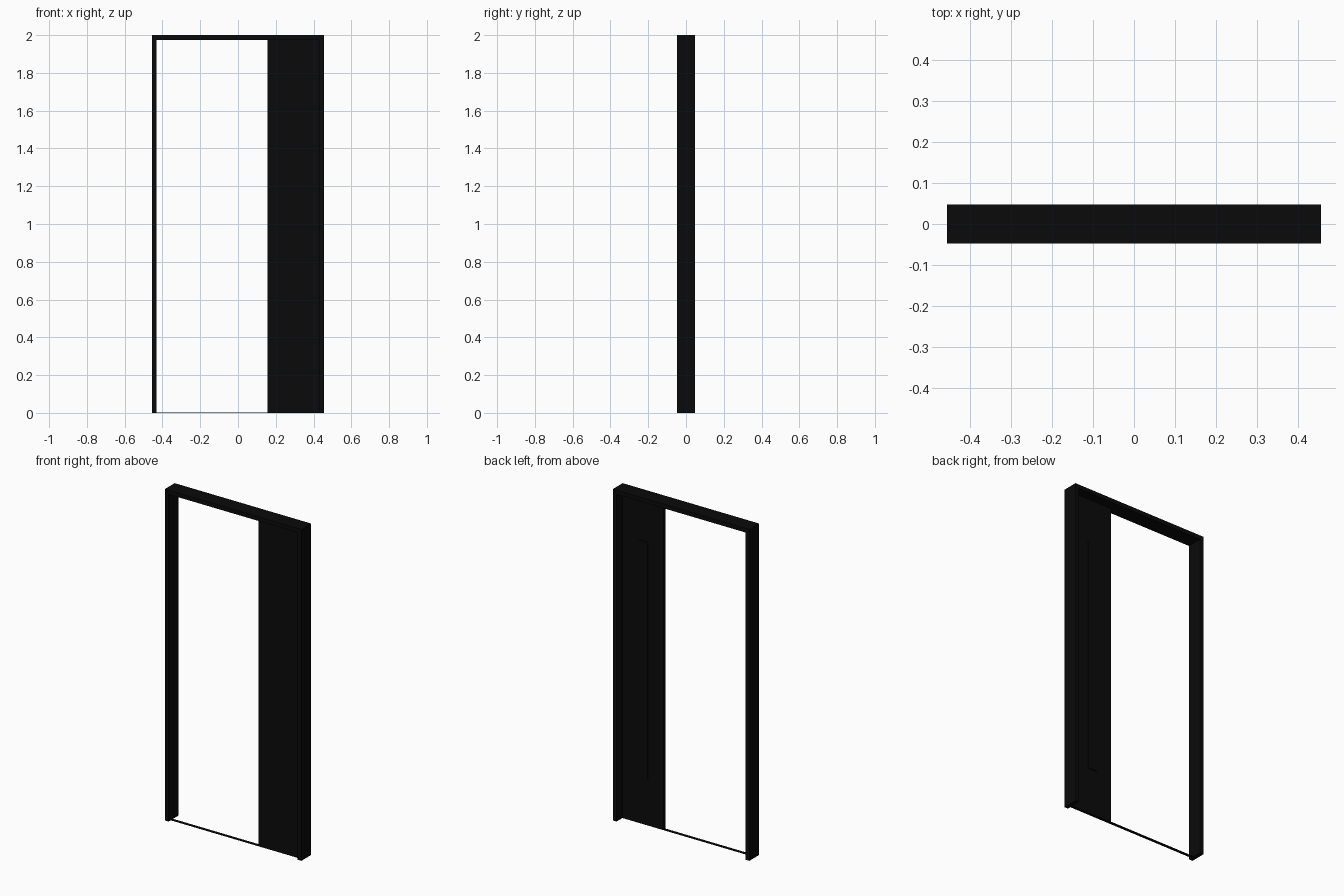
import bpy

if "Cube" in bpy.data.objects:
    bpy.data.objects.remove(bpy.data.objects["Cube"])

black = bpy.data.materials.new("black")
black.diffuse_color = (0.003, 0.003, 0.003, 1)
black.use_nodes = True
black.node_tree.nodes["Principled BSDF"].inputs["Base Color"].default_value = black.diffuse_color


def box(name, x0, x1, y0, y1, z0, z1):
    bpy.ops.mesh.primitive_cube_add(
        size=1, location=((x0 + x1) / 2, (y0 + y1) / 2, (z0 + z1) / 2))
    ob = bpy.context.object
    ob.name = name
    ob.scale = (x1 - x0, y1 - y0, z1 - z0)
    bpy.ops.object.transform_apply(location=False, rotation=False, scale=True)
    ob.data.materials.append(black)
    return ob


W, D, H, T = 0.456, 0.047, 2.0, 0.025

# Outer frame: two jambs and the head
box("left_jamb", -W, -W + T, -D, D, 0, H)
box("right_jamb", W - T, W, -D, D, 0, H)
box("head", -W + T, W - T, -D, D, H - T, H)

# Thin floor track
box("floor_track", -W + T, W - T, -0.027, -0.009, 0, 0.003)

# Fixed side panel with a shallow raised strip on the back
box("side_panel", 0.155, W - T, -0.027, -0.009, 0.003, H - T)
box("back_strip", 0.26, 0.32, -0.009, -0.004, 0.28, 1.71)
